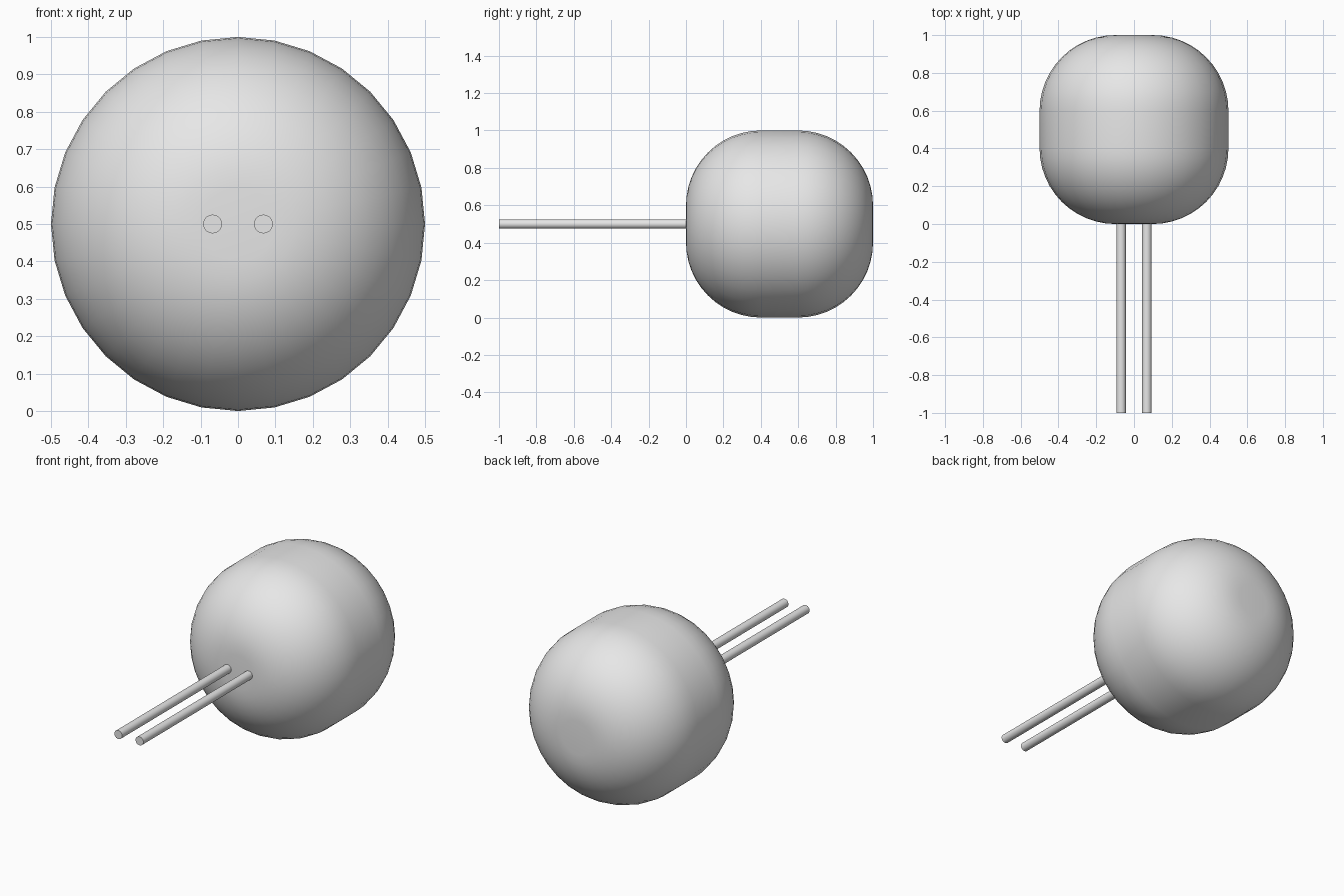
import bpy
import math

cube = bpy.data.objects.get("Cube")
if cube:
    bpy.data.objects.remove(cube, do_unlink=True)

# Plain grey finish for every part
grey = bpy.data.materials.new("plain_grey")
grey.use_nodes = True
colour = (0.8, 0.8, 0.8, 1.0)
grey.diffuse_color = colour
grey.node_tree.nodes["Principled BSDF"].inputs["Base Color"].default_value = colour


def rod(name, x, y_start, y_end, radius, sides):
    """Cylinder lying along the y axis at mid height."""
    bpy.ops.mesh.primitive_cylinder_add(
        vertices=sides, radius=radius, depth=y_end - y_start,
        location=(x, (y_start + y_end) / 2, 0.5),
        rotation=(math.pi / 2, 0, 0))
    obj = bpy.context.object
    obj.name = name
    obj.data.materials.append(grey)
    return obj


# Rounded drum body
body = rod("rounded_body", 0, 0, 1, 0.5, 32)
bevel = body.modifiers.new("rounded_rims", "BEVEL")
bevel.width = 0.4
bevel.segments = 12
bevel.limit_method = "ANGLE"
bevel.angle_limit = math.radians(40)
bpy.ops.object.modifier_apply(modifier=bevel.name)
bpy.ops.object.shade_smooth_by_angle(angle=math.radians(40))

# Pair of thin prongs reaching forward from the flat face
for side, x in (("left", 0.068), ("right", -0.068)):
    rod(side + "_prong", x, -1, 0.005, 0.025, 32)
    bpy.ops.object.shade_smooth_by_angle(angle=math.radians(40))
